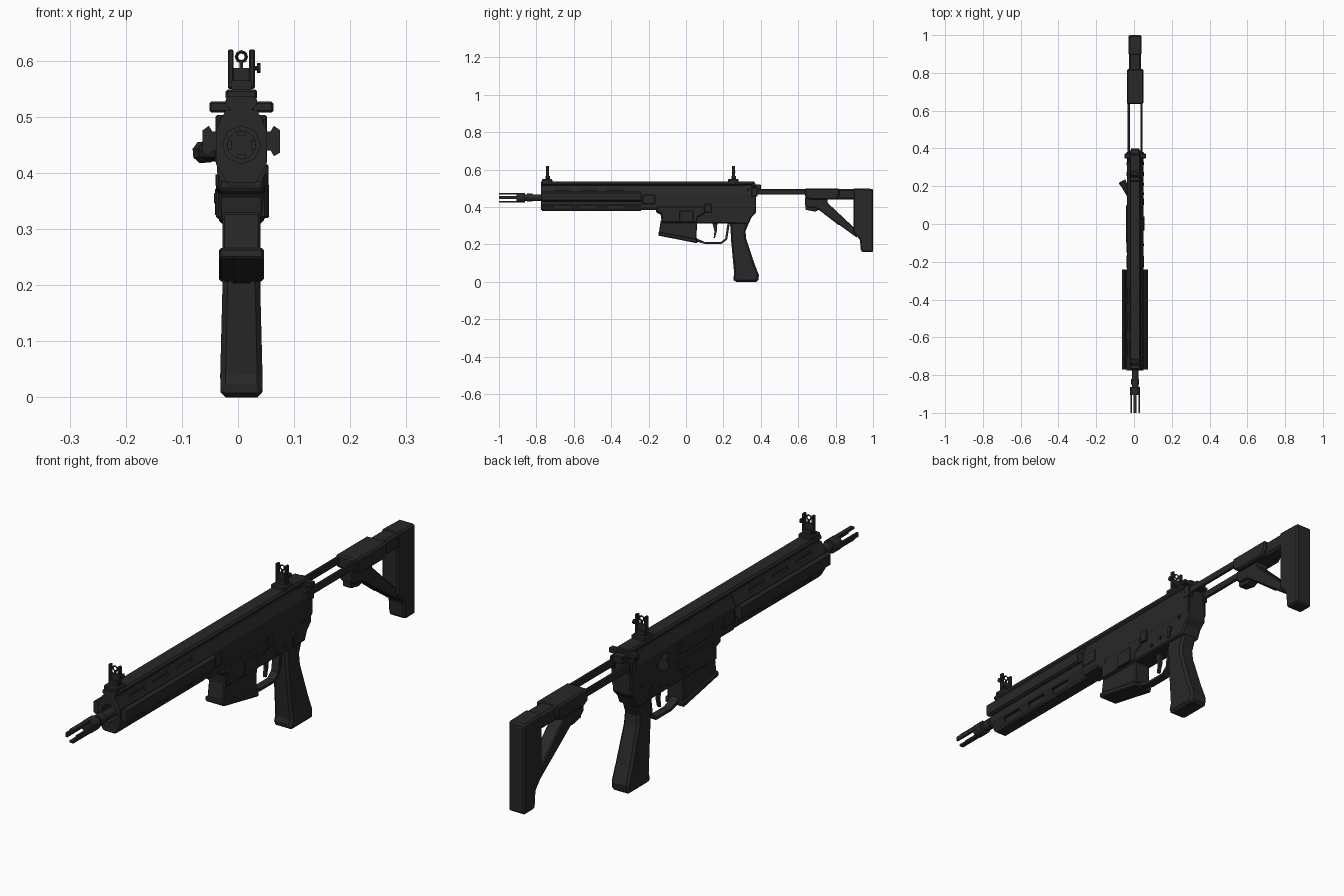
import bpy, bmesh, math
from mathutils import Vector, Matrix

CX = 0.006  # centre plane of the body
black = bpy.data.materials.new("matte black")
black.diffuse_color = (0.021, 0.021, 0.021, 1)


def finish(name, bm, bevel=0.0):
    bmesh.ops.recalc_face_normals(bm, faces=bm.faces)
    me = bpy.data.meshes.new(name)
    bm.to_mesh(me)
    bm.free()
    me.materials.append(black)
    ob = bpy.data.objects.new(name, me)
    bpy.context.collection.objects.link(ob)
    if bevel:
        mod = ob.modifiers.new("chamfer", 'BEVEL')
        mod.width, mod.segments, mod.limit_method = bevel, 1, 'ANGLE'
    return ob


def extrude(name, start, step, bevel=0.0, shape=None):
    """Solid from a closed outline, pushed along one vector."""
    bm = bmesh.new()
    face = bm.faces.new([bm.verts.new(p) for p in start])
    new = bmesh.ops.extrude_face_region(bm, geom=[face])["geom"]
    bmesh.ops.translate(bm, vec=step, verts=[v for v in new if isinstance(v, bmesh.types.BMVert)])
    if shape:
        for v in bm.verts:
            shape(v.co)
    return finish(name, bm, bevel)


def side(name, yz, half, bevel=0.0, x=CX, shape=None):
    return extrude(name, [(x - half, y, z) for y, z in yz], (2 * half, 0, 0), bevel, shape)


def along(name, xz, y0, y1, bevel=0.0):
    return extrude(name, [(x, y0, z) for x, z in xz], (0, y1 - y0, 0), bevel)


def box(name, x0, x1, y0, y1, z0, z1, bevel=0.0):
    return along(name, [(x0, z0), (x1, z0), (x1, z1), (x0, z1)], y0, y1, bevel)


def rod(name, a, b, r, n=12, r2=None):
    a, b = Vector(a), Vector(b)
    bm = bmesh.new()
    bmesh.ops.create_cone(bm, cap_ends=True, segments=n, radius1=r, radius2=r2 or r, depth=(b - a).length)
    q = Vector((0, 0, 1)).rotation_difference(b - a).to_matrix().to_4x4()
    bmesh.ops.transform(bm, matrix=Matrix.Translation((a + b) / 2) @ q, verts=bm.verts)
    ob = finish(name, bm)
    for p in ob.data.polygons:
        p.use_smooth = n > 8 and len(p.vertices) == 4
    return ob


def cut(target, cutter):
    cutter.hide_render = True
    cutter.hide_viewport = True
    mod = target.modifiers.new("cut", 'BOOLEAN')
    mod.operation, mod.solver, mod.object = 'DIFFERENCE', 'EXACT', cutter


def mirror_x(pts):
    """Complete a right-hand outline (offset from centre) with its left half."""
    return [(CX + x, z) for x, z in pts] + [(CX - x, z) for x, z in reversed(pts)]


# Barrel and pronged muzzle
ZB = 0.45
for name, y0, y1, r in [("barrel", -0.9, -0.6, 0.017), ("muzzle_collar", -0.905, -0.862, 0.026),
                        ("barrel_nut", -0.85, -0.82, 0.021)]:
    rod(name, (CX, y0, ZB), (CX, y1, ZB), r)
for i in range(4):
    a = i * math.pi / 2
    c, s = 0.021 * math.cos(a), 0.021 * math.sin(a)
    hx, hz = (0.004, 0.008) if i % 2 == 0 else (0.008, 0.004)
    box("muzzle_prong", CX + c - hx, CX + c + hx, -1, -0.89, ZB + s - hz, ZB + s + hz)

# Handguard with a bore and slots in its chamfers
guard = along("handguard", mirror_x([(0.026, 0.383), (0.045, 0.415), (0.045, 0.478), (0.028, 0.512)]),
              -0.775, -0.24)
cut(guard, rod("bore_cutter", (CX, -0.8, ZB), (CX, -0.68, ZB), 0.034, 8))
for y in (-0.66, -0.52, -0.38):
    for sx in (-1, 1):
        for z in (0.497, 0.399):
            x = CX + sx * 0.042
            cut(guard, box("slot_cutter", x - 0.012, x + 0.012, y - 0.045, y + 0.045, z - 0.008, z + 0.008))
# Accessory rails on both sides and underneath
for sx in (-1, 1):
    along("side_rail", [(CX + sx * x, z) for x, z in
                        [(0.042, 0.44), (0.052, 0.44), (0.058, 0.43), (0.069, 0.436),
                         (0.069, 0.476), (0.058, 0.484), (0.052, 0.474), (0.042, 0.474)]], -0.77, -0.24)
along("bottom_rail", mirror_x([(0.022, 0.378), (0.028, 0.386), (0.028, 0.394), (0.018, 0.402)]), -0.77, -0.24)
along("top_rail", mirror_x([(0.02, 0.5), (0.02, 0.515), (0.028, 0.522), (0.028, 0.53), (0.024, 0.536)]),
      -0.775, 0.365)

# Upper and lower receiver
along("upper_receiver", mirror_x([(0.036, 0.385), (0.043, 0.4), (0.043, 0.475), (0.027, 0.512)]), -0.24, 0.372)
side("lower_receiver", [(-0.16, 0.405), (-0.16, 0.37), (-0.135, 0.36), (-0.13, 0.315), (0.335, 0.31),
                        (0.35, 0.345), (0.375, 0.37), (0.375, 0.5), (0.33, 0.5), (0.3, 0.405)], 0.04, 0.005)
side("magazine_well", [(-0.155, 0.4), (-0.155, 0.375), (-0.13, 0.365), (-0.13, 0.318), (0.06, 0.318),
                       (0.06, 0.345), (0.1, 0.365), (0.1, 0.4)], 0.045, 0.004)
box("receiver_band", CX - 0.046, CX + 0.046, -0.235, -0.165, 0.415, 0.465, 0.004)

# Magazine with base plate
side("magazine", [(-0.135, 0.33), (-0.145, 0.26), (0.055, 0.22), (0.06, 0.33)], 0.034, 0.004)
side("magazine_base", [(-0.148, 0.267), (-0.148, 0.247), (0.06, 0.206), (0.062, 0.228)], 0.04, 0.004)

# Small controls on the receiver
box("right_control_plate", CX + 0.04, CX + 0.049, -0.035, 0.04, 0.32, 0.38, 0.002)
box("bolt_catch", CX + 0.036, CX + 0.048, 0.1, 0.135, 0.37, 0.415, 0.002)
box("ejection_cover", CX - 0.048, CX - 0.04, -0.1, 0.1, 0.42, 0.47, 0.003)
box("magazine_button", CX - 0.049, CX - 0.038, 0.045, 0.075, 0.345, 0.365, 0.002)
for sx in (-1, 1):
    rod("selector_pivot", (CX + sx * 0.036, 0.265, 0.36), (CX + sx * 0.047, 0.265, 0.36), 0.011, 8)
    side("selector_lever", [(0.256, 0.36), (0.272, 0.36), (0.268, 0.325), (0.256, 0.325)], 0.003, 0,
         CX + sx * 0.044)
    for y, z in [(-0.11, 0.385), (0.16, 0.335), (0.21, 0.345), (0.32, 0.39)]:
        rod("pin", (CX + sx * 0.03, y, z), (CX + sx * 0.0465, y, z), 0.007, 8)
rod("forward_assist", (-0.02, 0.15, 0.437), (-0.058, 0.215, 0.437), 0.017, 8)
rod("forward_assist_button", (-0.055, 0.21, 0.437), (-0.064, 0.227, 0.437), 0.02, 8)
box("charging_handle", CX - 0.057, CX + 0.057, 0.348, 0.372, 0.508, 0.527, 0.003)
box("charging_handle_stem", CX - 0.022, CX + 0.022, 0.3, 0.4, 0.492, 0.52, 0.003)

# Trigger and guard
side("trigger_guard", [(0.055, 0.235), (0.055, 0.215), (0.1, 0.203), (0.19, 0.203), (0.22, 0.225),
                       (0.235, 0.315), (0.222, 0.315), (0.21, 0.232), (0.187, 0.213), (0.1, 0.213),
                       (0.066, 0.228)], 0.015)
side("trigger", [(0.14, 0.32), (0.152, 0.27), (0.148, 0.235), (0.155, 0.235), (0.165, 0.27), (0.168, 0.32)], 0.006)


# Grip, flaring toward the bottom
def flare(co):
    co.x = CX + (co.x - CX) * (1.2 - 0.75 * max(0.0, co.z - 0.04))


side("grip", [(0.235, 0.325), (0.242, 0.21), (0.258, 0.04), (0.25, 0.015), (0.26, 0), (0.385, 0),
              (0.39, 0.035), (0.365, 0.1), (0.322, 0.23), (0.318, 0.27), (0.34, 0.325)], 0.031, 0.009, CX, flare)

# Stock: twin rods, sliding clamp, top tube, strut and butt
for sx in (-1, 1):
    box("stock_rod", CX + sx * 0.034 - 0.006, CX + sx * 0.034 + 0.006, 0.33, 0.7, 0.466, 0.495, 0.003)
    box("rod_socket", CX + sx * 0.036 - 0.01, CX + sx * 0.036 + 0.01, 0.35, 0.382, 0.455, 0.503, 0.003)
side("stock_sleeve", [(0.635, 0.5), (0.635, 0.455), (0.66, 0.44), (0.8, 0.44), (0.82, 0.46), (0.82, 0.5)],
     0.044, 0.006)
side("stock_top", [(0.65, 0.497), (0.65, 0.44), (0.96, 0.44), (0.96, 0.497)], 0.032, 0.008)
side("stock_strut", [(0.635, 0.45), (0.635, 0.41), (0.65, 0.398), (0.695, 0.395), (0.915, 0.235),
                     (0.915, 0.27), (0.9, 0.288), (0.757, 0.422), (0.757, 0.45)], 0.026, 0.004)
side("stock_latch", [(0.637, 0.415), (0.64, 0.385), (0.69, 0.375), (0.71, 0.385), (0.82, 0.30), (0.82, 0.335),
                     (0.72, 0.415)], 0.018, 0.003)
side("butt", [(0.895, 0.5), (0.895, 0.265), (0.93, 0.225), (0.935, 0.165), (0.945, 0.158), (1, 0.158), (1, 0.497)],
     0.034, 0.009)

# Flip-up sights, front and rear
for y in (-0.74, 0.255):
    box("sight_base", CX - 0.028, CX + 0.028, y - 0.03, y + 0.025, 0.53, 0.549, 0.004)
    box("sight_block", CX - 0.018, CX + 0.018, y - 0.012, y + 0.012, 0.545, 0.565)
    box("sight_plate", CX - 0.022, CX + 0.022, y - 0.005, y + 0.005, 0.56, 0.587)
    for sx in (-1, 1):
        x = CX + sx * 0.019
        box("sight_post", x - 0.005, x + 0.005, y - 0.008, y + 0.008, 0.55, 0.62, 0.002)
    rod("sight_knob_stem", (CX + 0.02, y, 0.587), (CX + 0.03, y, 0.587), 0.004, 8)
    rod("sight_knob", (CX + 0.028, y, 0.587), (CX + 0.034, y, 0.587), 0.009, 8)
    bpy.ops.mesh.primitive_torus_add(location=(CX, y, 0.607), rotation=(math.pi / 2, 0, 0), major_radius=0.009,
                                     minor_radius=0.003, major_segments=8, minor_segments=4)
    bpy.context.object.name = "sight_ring"
    bpy.context.object.data.materials.append(black)
    box("sight_ring_stem", CX - 0.003, CX + 0.003, y - 0.003, y + 0.003, 0.58, 0.6)
